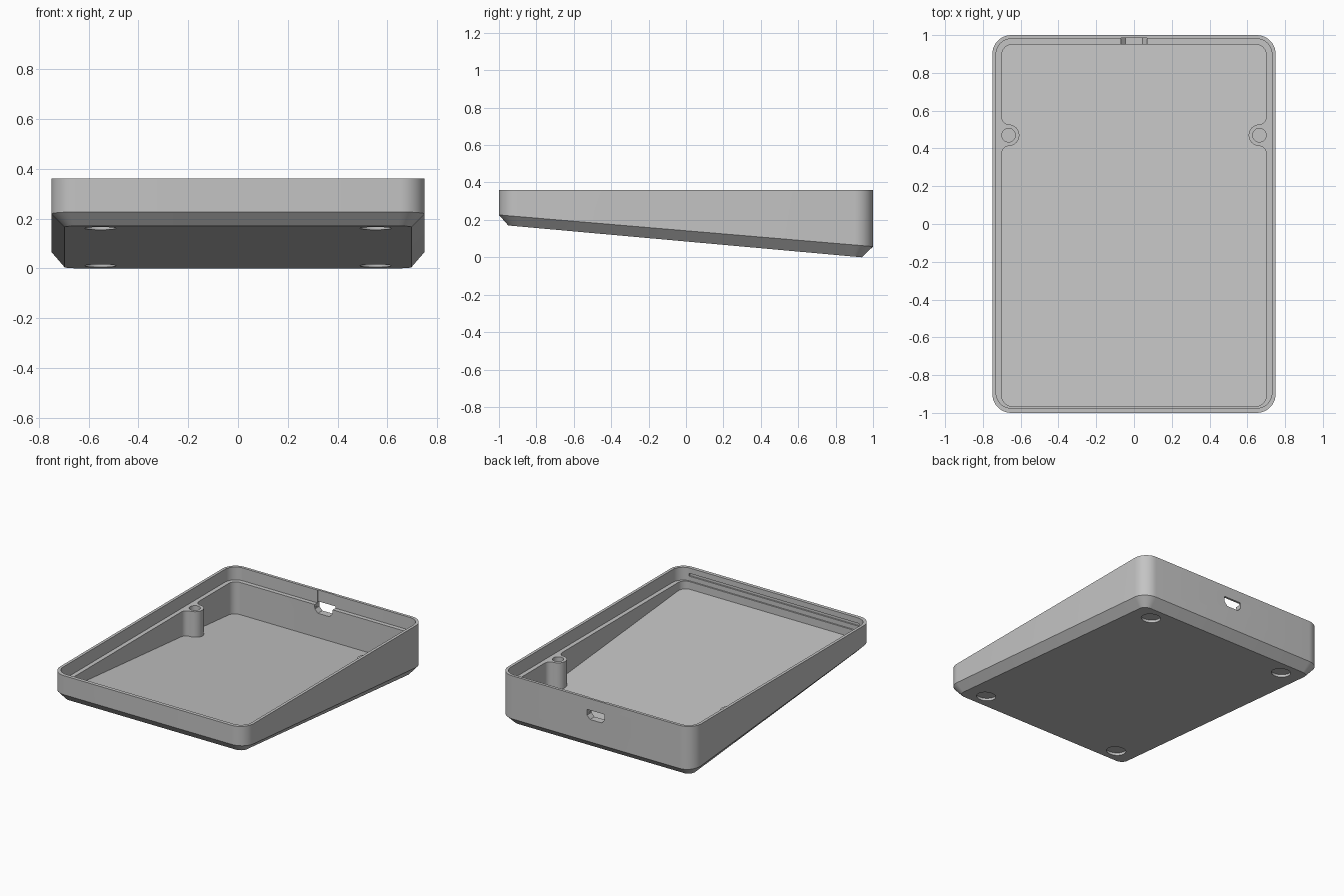
import bpy, bmesh
from math import atan2, cos, sin, pi, sqrt, radians

cube = bpy.data.objects.get("Cube")
if cube:
    bpy.data.objects.remove(cube, do_unlink=True)

grey = bpy.data.materials.new("warm_free_grey")
grey.use_nodes = True
COLOUR = (0.55, 0.55, 0.55, 1)
grey.diffuse_color = COLOUR
grey.node_tree.nodes["Principled BSDF"].inputs["Base Color"].default_value = COLOUR

TOP, LEDGE = 0.36, 0.27
POST_X, POST_Y, POST_R, FILLET = 0.664, 0.47, 0.057, 0.04


def arc(cx, cy, r, a0, a1, n=10):
    return [(cx + r * cos(a0 + (a1 - a0) * i / n),
             cy + r * sin(a0 + (a1 - a0) * i / n)) for i in range(n + 1)]


def post_bump(hx):
    """Screw post bulging inwards from a side wall, with filleted roots."""
    cx = hx - FILLET
    dx = POST_X - cx
    dy = sqrt((POST_R + FILLET) ** 2 - dx ** 2)
    a = atan2(dy, dx)
    return (arc(cx, POST_Y - dy, FILLET, 0, a)
            + arc(POST_X, POST_Y, POST_R, a + pi, pi - a, 20)[1:-1]
            + arc(cx, POST_Y + dy, FILLET, -a, 0))


def outline(hx, y0, y1, r, posts=False):
    """Rounded rectangle, mirrored left to right."""
    half = arc(hx - r, y0 + r, r, -pi / 2, 0)
    if posts:
        half += post_bump(hx)
    half += arc(hx - r, y1 - r, r, 0, pi / 2)
    return half + [(-x, y) for x, y in reversed(half)]


def ring(points, height):
    """Lift an outline to a level, or onto a slope given as a function of y."""
    return [(x, y, height(y) if callable(height) else height) for x, y in points]


def loft(name, rings):
    bm = bmesh.new()
    loops = [[bm.verts.new(p) for p in r] for r in rings]
    n = len(loops[0])
    for low, high in zip(loops, loops[1:]):
        for i in range(n):
            j = (i + 1) % n
            bm.faces.new((low[i], low[j], high[j], high[i]))
    bm.faces.new(loops[0][::-1])
    bm.faces.new(loops[-1])
    bmesh.ops.recalc_face_normals(bm, faces=bm.faces)
    mesh = bpy.data.meshes.new(name)
    bm.to_mesh(mesh)
    bm.free()
    mesh.materials.append(grey)
    obj = bpy.data.objects.new(name, mesh)
    bpy.context.collection.objects.link(obj)
    return obj


def box(name, hx, y0, y1, z0, z1):
    rect = [(-hx, y0), (hx, y0), (hx, y1), (-hx, y1)]
    return loft(name, [ring(rect, z0), ring(rect, z1)])


def underside(y):
    return 0.0846 - 0.09 * y


def chamfer_top(y):
    return 0.142 - 0.0845 * y


# Wedge body with chamfered lower edge
outer = outline(0.75, -1, 1, 0.1)
base = outline(0.697, -0.95, 0.94, 0.05)
shell = loft("case_shell", [ring(base, underside), ring(outer, chamfer_top), ring(outer, TOP)])

cutters = []

# Lid recess above the ledge
lid = outline(0.73, -0.975, 0.98, 0.08)
cutters.append(loft("lid_recess", [ring(lid, LEDGE), ring(lid, 0.5)]))

# Deep cavity with sloping floor, leaving the screw posts
cavity = outline(0.70, -0.965, 0.95, 0.055, posts=True)
cutters.append(loft("cavity", [ring(cavity, lambda y: underside(y) + 0.045), ring(cavity, 0.45)]))

# Screw holes and foot recesses
for side in (-1, 1):
    hole = arc(side * POST_X, POST_Y, 0.036, 0, 2 * pi, 32)[:-1]
    cutters.append(loft("screw_hole", [ring(hole, 0.11), ring(hole, 0.4)]))
    for y in (-0.84, 0.83):
        foot = arc(side * 0.553, y, 0.063, 0, 2 * pi, 40)[:-1]
        cutters.append(loft("foot_recess", [ring(foot, lambda v: underside(v) - 0.1),
                                            ring(foot, lambda v: underside(v) + 0.018)]))

# Snap groove inside the front wall
cutters.append(box("snap_groove", 0.66, -0.985, -0.96, 0.302, 0.322))

# Cable port through the back wall, with clearance slot inside
cutters.append(box("port_slot", 0.07, 0.90, 0.985, 0.25, 0.5))
port = [(-0.068, 0.28), (-0.068, 0.24), (-0.045, 0.215),
        (0.045, 0.215), (0.068, 0.24), (0.068, 0.28)]
cutters.append(loft("cable_port", [[(x, y, z) for x, z in port] for y in (0.88, 1.1)]))

# Cut everything out, bake the result and drop the cutters
for cutter in cutters:
    cutter.hide_render = True
    mod = shell.modifiers.new(cutter.name, "BOOLEAN")
    mod.operation = "DIFFERENCE"
    mod.solver = "EXACT"
    mod.object = cutter
graph = bpy.context.evaluated_depsgraph_get()
baked = bpy.data.meshes.new_from_object(shell.evaluated_get(graph))
shell.modifiers.clear()
shell.data = baked
for cutter in cutters:
    bpy.data.objects.remove(cutter, do_unlink=True)

# Smooth rounded corners, crisp edges
baked.materials.clear()
baked.materials.append(grey)
for face in baked.polygons:
    face.material_index = 0
    face.use_smooth = True
baked.set_sharp_from_angle(angle=radians(30))
